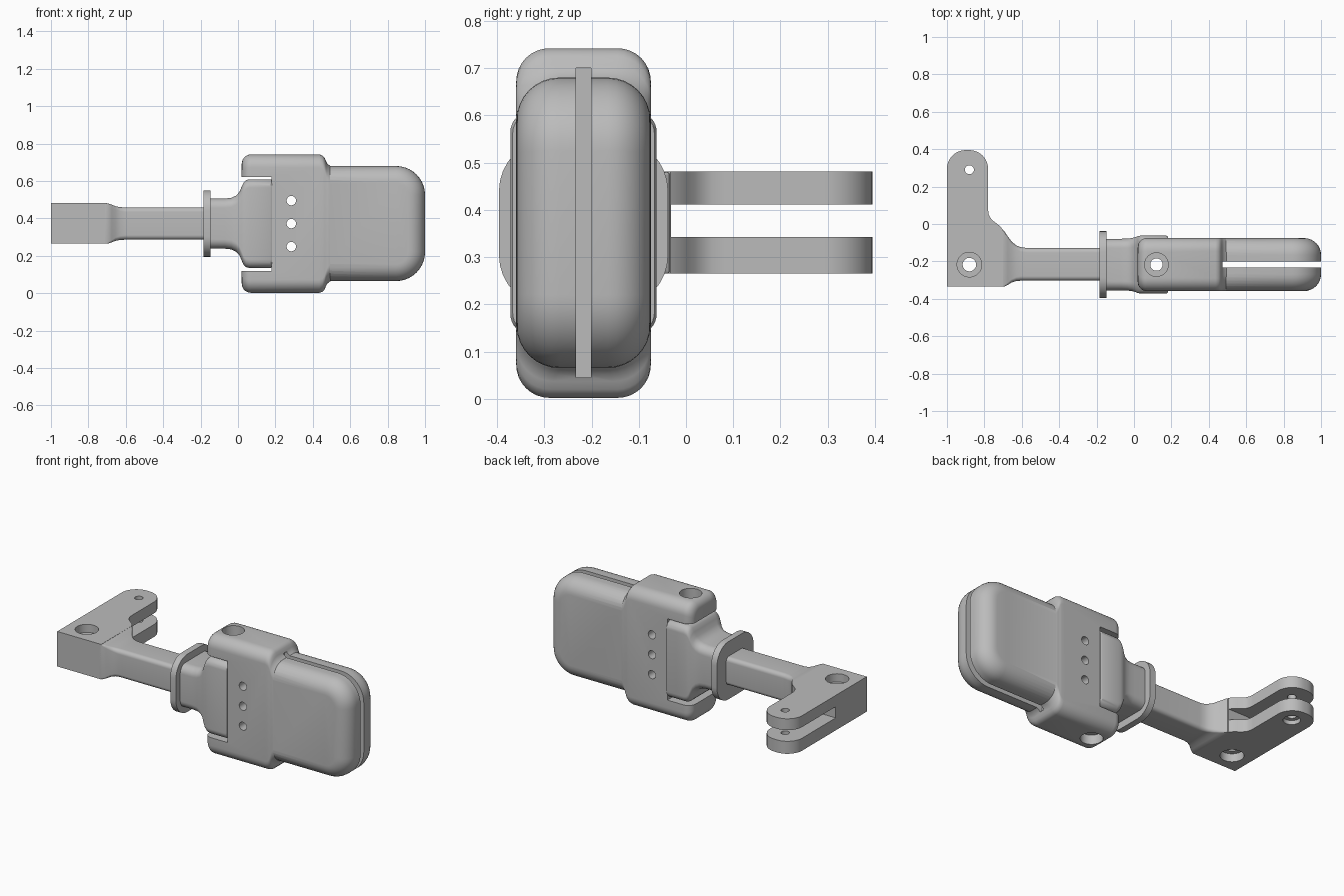
import bpy, bmesh, math
from mathutils import Matrix, Vector

cube = bpy.data.objects.get("Cube")
if cube:
    bpy.data.objects.remove(cube)

grey = bpy.data.materials.new("light_grey")
grey.use_nodes = True
COLOUR = (0.5, 0.5, 0.5, 1)
grey.diffuse_color = COLOUR
grey.node_tree.nodes["Principled BSDF"].inputs["Base Color"].default_value = COLOUR

YC, ZC = -0.217, 0.372   # axis of the handle


def finish(bm, name):
    bmesh.ops.recalc_face_normals(bm, faces=bm.faces)
    mesh = bpy.data.meshes.new(name)
    bm.to_mesh(mesh)
    bm.free()
    mesh.materials.append(grey)
    ob = bpy.data.objects.new(name, mesh)
    bpy.context.collection.objects.link(ob)
    return ob


def rounded_rect(y0, y1, z0, z1, r, steps=8):
    corners = [(y1 - r, z1 - r), (y0 + r, z1 - r), (y0 + r, z0 + r), (y1 - r, z0 + r)]
    return [(cy + r * math.cos(a), cz + r * math.sin(a))
            for q, (cy, cz) in enumerate(corners)
            for a in [math.pi / 2 * (q + i / steps) for i in range(steps + 1)]]


def loft(name, sections):
    """Skin rounded rectangles (x, y0, y1, z0, z1, radius) along x."""
    bm = bmesh.new()
    rings = [[bm.verts.new((x, y, z)) for y, z in rounded_rect(*rect)]
             for x, *rect in sections]
    for a, b in zip(rings, rings[1:]):
        for i in range(len(a)):
            bm.faces.new((a[i - 1], a[i], b[i], b[i - 1]))
    bm.faces.new(rings[0])
    bm.faces.new(rings[-1])
    return finish(bm, name)


def centred(x, hy, hz, r):
    return (x, YC - hy, YC + hy, ZC - hz, ZC + hz, r)


def box_mesh(x0, x1, y0, y1, z0, z1):
    bm = bmesh.new()
    bmesh.ops.create_cube(bm, size=1)
    bmesh.ops.scale(bm, vec=(x1 - x0, y1 - y0, z1 - z0), verts=bm.verts)
    bmesh.ops.translate(bm, vec=((x0 + x1) / 2, (y0 + y1) / 2, (z0 + z1) / 2), verts=bm.verts)
    return bm


def box(*dims):
    return finish(box_mesh(*dims), "cutter")


def rod(centre, radius, depth, along_y=False):
    bm = bmesh.new()
    turn = Matrix.Rotation(math.pi / 2, 4, 'X') if along_y else Matrix()
    bmesh.ops.create_cone(bm, cap_ends=True, segments=40, radius1=radius, radius2=radius,
                          depth=depth, matrix=Matrix.Translation(Vector(centre)) @ turn)
    return finish(bm, "cutter")


def combine(ob, tools, operation='DIFFERENCE'):
    bpy.context.view_layer.objects.active = ob
    for tool in tools:
        mod = ob.modifiers.new("join", 'BOOLEAN')
        mod.operation, mod.solver, mod.object = operation, 'EXACT', tool
        bpy.ops.object.modifier_apply(modifier=mod.name)
        bpy.data.objects.remove(tool)


# Paddle: rounded outline with a soft rim
bm = box_mesh(0.2, 1.0, YC - 0.1415, YC + 0.1415, 0.065, 0.68)


def edges_by(same_y):
    return [e for e in bm.edges
            if (abs(e.verts[0].co.y - e.verts[1].co.y) < 1e-4) == same_y]


bmesh.ops.bevel(bm, geom=edges_by(False), offset=0.155, segments=10, profile=0.5, affect='EDGES')
bmesh.ops.bevel(bm, geom=edges_by(True), offset=0.09, segments=8, profile=0.5, affect='EDGES')
paddle = finish(bm, "paddle")

# Clamp block: rounded at the fork end, swept down into the paddle
HY, HZ, R = 0.1425, 0.37, 0.05
sections = []
for i in range(8):
    a = math.pi / 2 * i / 7
    inset = R * (1 - math.sin(a))
    sections.append(centred(0.02 + R * (1 - math.cos(a)), HY - inset, HZ - inset, 0.07 - inset * 0.5))
for x, hz, r in [(0.435, 0.37, 0.07), (0.452, 0.364, 0.07), (0.463, 0.352, 0.072),
                 (0.47, 0.335, 0.078), (0.478, 0.32, 0.085), (0.49, 0.311, 0.092),
                 (0.505, 0.303, 0.1)]:
    sections.append(centred(x, HY, hz, r))
sections[-1] = centred(0.505, 0.138, 0.3, 0.1)
body = loft("clamp_and_paddle", sections)
combine(body, [paddle], 'UNION')

# Fork opening, long slot and cross holes of the clamp
combine(body, [box(-0.1, 0.18, -0.6, 0.2, 0.12, 0.622),
               box(0.46, 1.2, YC - 0.0155, YC + 0.0155, 0.045, 0.7)])
combine(body, [rod((0.285, YC, ZC + dz), 0.025, 1, True) for dz in (-0.123, 0, 0.123)])
PIN = 0.12
combine(body, [rod((PIN, YC, ZC), 0.033, 2)])
combine(body, [rod((PIN, YC, z), 0.063, 0.12) for z in (0, 0.742)])

# Neck flaring into the pivot head between the fork arms
neck = loft("neck_and_pivot_head", [centred(*s) for s in [
    (-0.16, 0.138, 0.134, 0.05), (-0.07, 0.138, 0.134, 0.05), (-0.035, 0.139, 0.138, 0.05),
    (-0.01, 0.142, 0.15, 0.05), (0.008, 0.147, 0.17, 0.05), (0.02, 0.152, 0.198, 0.048),
    (0.03, 0.154, 0.22, 0.046), (0.042, 0.155, 0.232, 0.045), (0.06, 0.155, 0.237, 0.045),
    (0.172, 0.155, 0.237, 0.045), (0.181, 0.15, 0.235, 0.045)]])
combine(neck, [rod((PIN, YC, ZC), 0.033, 2)])

# Hand guard flange
flange = loft("guard_flange", [centred(x, 0.179, 0.178, 0.11) for x in (-0.185, -0.146)])

# Shaft flaring out into the bracket
shaft = loft("shaft", [
    (-0.71, -0.335, -0.033, 0.265, 0.48, 0.004),
    (-0.695, -0.335, -0.036, 0.265, 0.48, 0.006),
    (-0.675, -0.326, -0.066, 0.272, 0.473, 0.012),
    (-0.655, -0.313, -0.093, 0.28, 0.465, 0.018),
    (-0.63, -0.305, -0.114, 0.285, 0.46, 0.022),
    (-0.605, -0.303, -0.124, 0.286, 0.459, 0.025),
    (-0.575, -0.303, -0.128, 0.286, 0.459, 0.025),
    (-0.16, -0.303, -0.128, 0.286, 0.459, 0.025)])

# Angled bracket: outline pulled up in z
outline = [(-1, -0.335), (-0.7, -0.335), (-0.7, -0.033), (-0.715, -0.013), (-0.735, 0.003),
           (-0.755, 0.018), (-0.77, 0.036), (-0.778, 0.055), (-0.78, 0.08)]
for cx, start in ((-0.88, 0), (-0.9, math.pi / 2)):
    for i in range(11):
        a = start + math.pi / 2 * i / 10
        outline.append((cx + 0.1 * math.cos(a), 0.295 + 0.1 * math.sin(a)))
bm = bmesh.new()
base = bm.faces.new([bm.verts.new((x, y, 0.265)) for x, y in outline])
top = bmesh.ops.extrude_face_region(bm, geom=[base])["geom"]
bmesh.ops.translate(bm, vec=(0, 0, 0.216), verts=[v for v in top if isinstance(v, bmesh.types.BMVert)])
bracket = finish(bm, "angled_bracket")

# Clevis gap, pivot holes and counterbores of the bracket
HX = -0.88
combine(bracket, [box(-1.2, -0.5, -0.032, 0.6, 0.342, 0.411),
                  rod((HX, YC, ZC), 0.036, 1), rod((HX, 0.29, ZC), 0.024, 1),
                  rod((HX, YC, 0.481), 0.066, 0.1), rod((HX, YC, 0.265), 0.066, 0.1),
                  rod((HX, 0.29, 0.265), 0.048, 0.05)])

# Smooth curved areas, keep hard edges
for ob in bpy.context.scene.objects:
    ob.select_set(ob.type == 'MESH')
bpy.context.view_layer.objects.active = body
bpy.ops.object.shade_smooth_by_angle(angle=math.radians(30))
